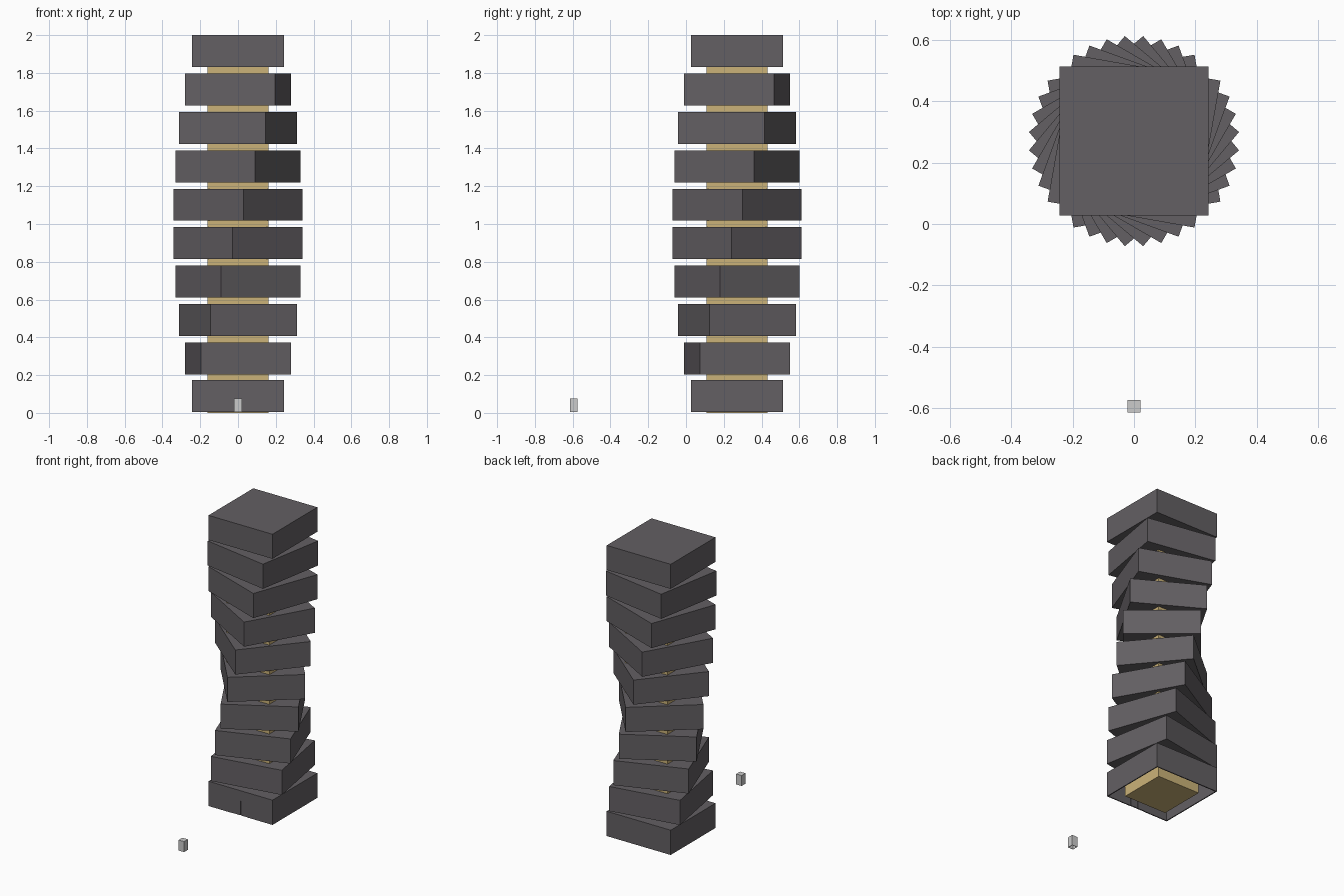
import bpy, bmesh, math
from mathutils import Matrix

if "Cube" in bpy.data.objects:
    bpy.data.objects.remove(bpy.data.objects["Cube"])

CY = 0.27          # tower centre in y
HALF = 0.243       # half width of a storey
PITCH = 0.2035
HEIGHT = 0.169


def material(name, color):
    m = bpy.data.materials.new(name)
    m.diffuse_color = color
    m.use_nodes = True
    m.node_tree.nodes["Principled BSDF"].inputs["Base Color"].default_value = m.diffuse_color
    return m


dark = material("dark_cladding", (0.125, 0.115, 0.125, 1))
tan = material("tan_core", (0.60, 0.45, 0.19, 1))


def box(name, center, z0, z1, sx, sy, mat=None, angle=0.0, open_bottom=0.0):
    """Box between z0 and z1; open_bottom > 0 makes a thin shell of that thickness."""
    bm = bmesh.new()
    bmesh.ops.create_cube(bm, size=1)
    bmesh.ops.scale(bm, vec=(sx, sy, z1 - z0), verts=bm.verts)
    bm.normal_update()
    if open_bottom:
        bottom = [f for f in bm.faces if f.normal.z < -0.5]
        bmesh.ops.delete(bm, geom=bottom, context='FACES')
    bm.transform(Matrix.Rotation(angle, 4, 'Z'))
    mesh = bpy.data.meshes.new(name)
    bm.to_mesh(mesh)
    bm.free()
    ob = bpy.data.objects.new(name, mesh)
    ob.location = (center[0], center[1], (z0 + z1) / 2)
    bpy.context.collection.objects.link(ob)
    if mat:
        mesh.materials.append(mat)
    if open_bottom:
        s = ob.modifiers.new("shell", 'SOLIDIFY')
        s.thickness = open_bottom
        s.offset = -1
    return ob


# central core running through all storeys
box("core", (0, CY), 0.0, 1.9, 0.324, 0.324, tan)

# hollow ground storey with a doorway
ground = box("ground_storey", (0, CY), 0.005, 0.175, 2 * HALF, 2 * HALF, dark,
             open_bottom=0.01)
cutter = box("door_cutter", (0, CY - HALF), -0.02, 0.106, 0.114, 0.06)
cutter.hide_render = True
cutter.hide_viewport = True
cutter.display_type = 'WIRE'
cut = ground.modifiers.new("doorway", 'BOOLEAN')
cut.operation = 'DIFFERENCE'
cut.solver = 'EXACT'
cut.object = cutter

# pair of door leaves, slightly recessed
for side, label in ((-1, "left"), (1, "right")):
    box("door_leaf_" + label, (side * 0.0288, CY - HALF + 0.006), 0.005, 0.106,
        0.0564, 0.008, dark)

# upper storeys, each turned ten degrees further
for i in range(1, 10):
    z0 = 0.0 + i * PITCH
    box(f"storey_{i + 1}", (0, CY), z0, min(z0 + HEIGHT, 2.0), 2 * HALF, 2 * HALF,
        dark, math.radians(10 * i))

# small post in front of the entrance
box("entrance_post", (0, -0.594), 0.004, 0.076, 0.041, 0.041, open_bottom=0.003)
